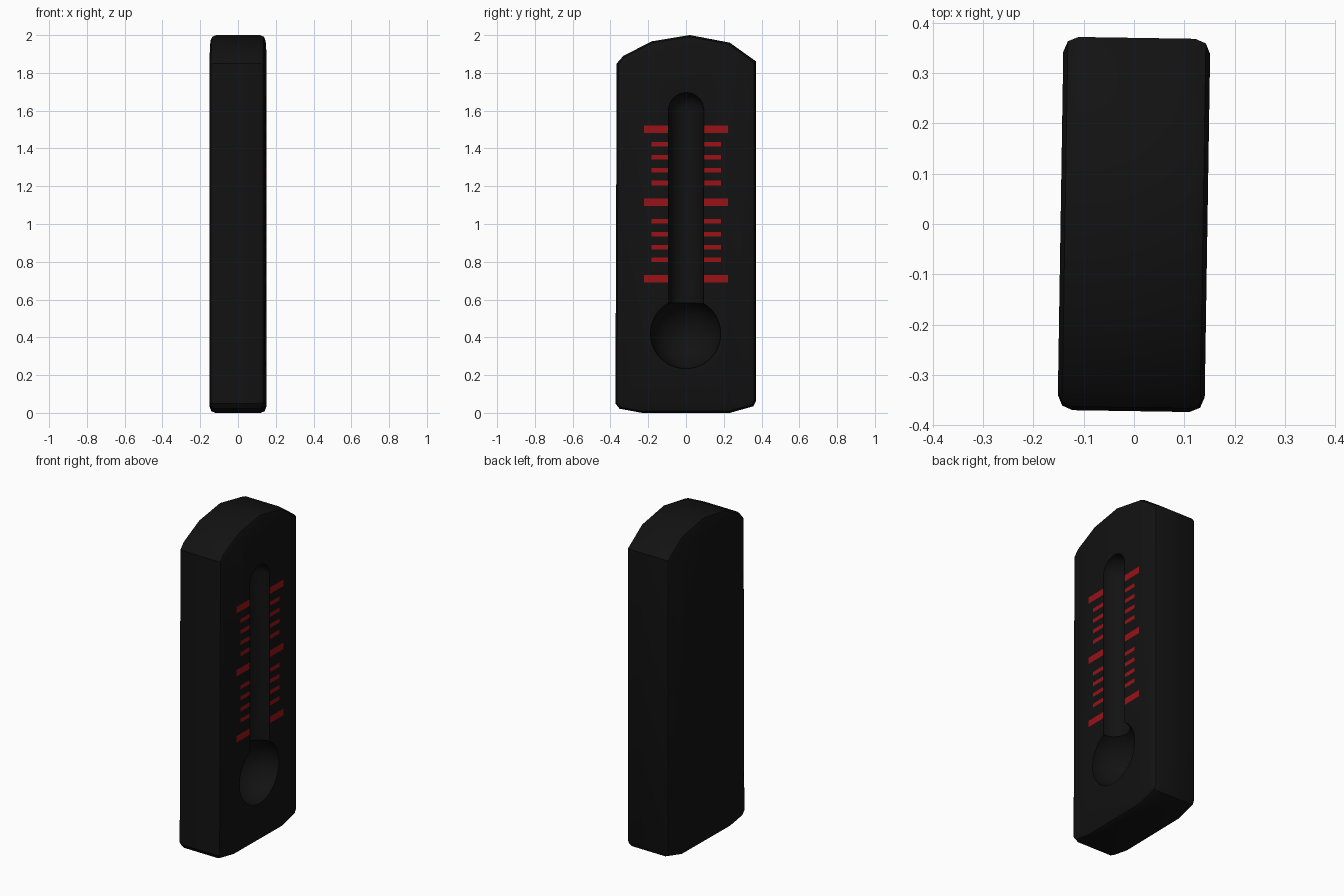
import bpy, bmesh, math

if "Cube" in bpy.data.objects:
    bpy.data.objects.remove(bpy.data.objects["Cube"])

TILT = math.radians(-0.9)   # whole model is turned very slightly about z
DEPTH = 0.146               # half thickness of the plate


def material(name, color):
    m = bpy.data.materials.new(name)
    m.diffuse_color = color
    m.use_nodes = True
    m.node_tree.nodes["Principled BSDF"].inputs["Base Color"].default_value = m.diffuse_color
    return m


def make_object(name, bm, mat=None):
    bmesh.ops.recalc_face_normals(bm, faces=bm.faces)
    me = bpy.data.meshes.new(name)
    bm.to_mesh(me)
    bm.free()
    ob = bpy.data.objects.new(name, me)
    bpy.context.collection.objects.link(ob)
    ob.rotation_euler.z = TILT
    if mat:
        me.materials.append(mat)
    return ob


black = material("black", (0.006, 0.006, 0.006, 1))
red = material("red", (0.32, 0.006, 0.008, 1))

# Plate: side profile (y, z) extruded in x, rims of both faces rounded
profile = [(-0.372, 0.05), (-0.35, 0.022), (-0.23, 0.0), (0.23, 0.0),
           (0.355, 0.035), (0.37, 0.065), (0.37, 1.86), (0.23, 1.96),
           (0.02, 2.0), (-0.18, 1.967), (-0.33, 1.89), (-0.365, 1.85)]
bm = bmesh.new()
face = bm.faces.new([bm.verts.new((-DEPTH, y, z)) for y, z in profile])
ext = bmesh.ops.extrude_face_region(bm, geom=[face])
bmesh.ops.translate(bm, vec=(2 * DEPTH, 0, 0),
                    verts=[v for v in ext["geom"] if isinstance(v, bmesh.types.BMVert)])
rims = [e for e in bm.edges if abs(e.verts[0].co.x - e.verts[1].co.x) < 1e-5]
bmesh.ops.bevel(bm, geom=rims, offset=0.03, segments=2, profile=0.5, affect='EDGES')
plate = make_object("thermometer_plate", bm, black)

# Cutter for the bulb hollow
bm = bmesh.new()
bmesh.ops.create_uvsphere(bm, u_segments=48, v_segments=24, radius=0.186)
bmesh.ops.translate(bm, verts=bm.verts, vec=(DEPTH + 0.001, 0, 0.42))
bulb_cutter = make_object("bulb_cutter", bm, black)

# Cutter for the tube groove: a sphere stretched into a capsule
bm = bmesh.new()
bmesh.ops.create_uvsphere(bm, u_segments=32, v_segments=16, radius=0.094)
for v in bm.verts:
    v.co.z += 1.602 if v.co.z > -1e-4 else 0.45
    v.co.x += DEPTH + 0.001
    v.co.y += 0.003
tube_cutter = make_object("tube_cutter", bm, black)

for cutter in (bulb_cutter, tube_cutter):
    mod = plate.modifiers.new(cutter.name, 'BOOLEAN')
    mod.operation = 'DIFFERENCE'
    mod.solver = 'EXACT'
    mod.object = cutter
    cutter.hide_render = True
bpy.context.view_layer.objects.active = plate
plate.select_set(True)
for name in [m.name for m in plate.modifiers]:
    bpy.ops.object.modifier_apply(modifier=name)
for cutter in (bulb_cutter, tube_cutter):
    bpy.data.objects.remove(cutter)
bpy.ops.object.shade_smooth_by_angle(angle=math.radians(35))

# Scale marks: three long ones with four short ones between each
marks = [(z, 0.222, 0.04) for z in (0.71, 1.115, 1.502)]
for start in (0.81, 1.217):
    marks += [(start + 0.068 * i, 0.184, 0.024) for i in range(4)]
bm = bmesh.new()
for z, outer, height in marks:
    for s in (-1, 1):
        corners = [(0.095, -1), (outer, -1), (outer, 1), (0.095, 1)]
        f = bm.faces.new([bm.verts.new((DEPTH + 0.002, 0.003 + s * y, z + k * height / 2))
                          for y, k in corners])
marks_ob = make_object("scale_marks", bm, red)
# All marks face outward along +x
for p in marks_ob.data.polygons:
    if p.normal.x < 0:
        p.flip()
marks_ob.data.update()
